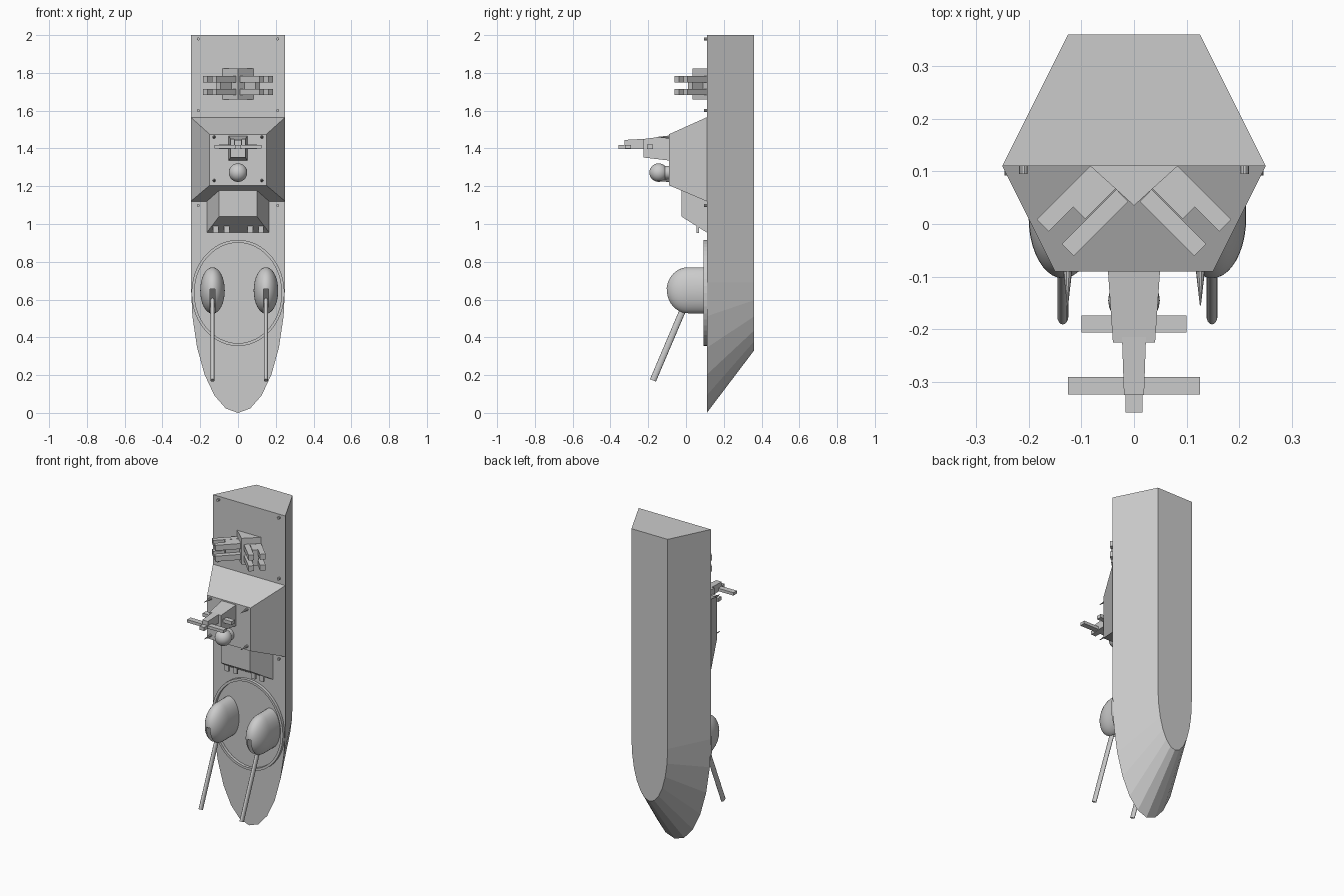
import bpy, bmesh, math
from mathutils import Vector, Matrix

if "Cube" in bpy.data.objects:
    bpy.data.objects.remove(bpy.data.objects["Cube"])


def finish(name, bm, smooth=False):
    bmesh.ops.recalc_face_normals(bm, faces=bm.faces)
    me = bpy.data.meshes.new(name)
    bm.to_mesh(me)
    bm.free()
    ob = bpy.data.objects.new(name, me)
    bpy.context.collection.objects.link(ob)
    if smooth:
        bpy.ops.object.select_all(action='DESELECT')
        ob.select_set(True)
        bpy.context.view_layer.objects.active = ob
        bpy.ops.object.shade_smooth_by_angle(angle=math.radians(40))
    return ob


def loft(name, *rings, smooth=False, close=False):
    """Skin matching rings of points; cap the ends unless the loop closes."""
    bm = bmesh.new()
    vs = [[bm.verts.new(p) for p in r] for r in rings]
    n = len(vs[0])
    pairs = list(zip(vs, vs[1:])) + ([(vs[-1], vs[0])] if close else [])
    for a, b in pairs:
        for i in range(n):
            j = (i + 1) % n
            bm.faces.new((a[i], a[j], b[j], b[i]))
    if not close:
        bm.faces.new(vs[0])
        bm.faces.new(vs[-1])
    return finish(name, bm, smooth)


def rect(y, hx, z0, z1):
    return [(-hx, y, z0), (hx, y, z0), (hx, y, z1), (-hx, y, z1)]


def ellipse(cx, y, cz, rx, rz, n=32):
    return [(cx + rx * math.cos(2 * math.pi * i / n), y,
             cz + rz * math.sin(2 * math.pi * i / n)) for i in range(n)]


def frustum(name, y0, r0, y1, r1):
    """Tapered box between two rectangles (half width, z low, z high)."""
    return loft(name, rect(y0, *r0), rect(y1, *r1))


def box(name, mat, size):
    bm = bmesh.new()
    bmesh.ops.create_cube(bm, size=1, matrix=mat @ Matrix.Diagonal((*size, 1)))
    return finish(name, bm)


# Hull: deck outline lofted to the narrower keel outline
def hull_ring(y, hx, tip, start=0.69):
    bow = [(-hx * math.cos(math.pi * i / 12), y,
            start - (start - tip) * math.sin(math.pi * i / 12)) for i in range(13)]
    return bow + [(hx, y, 2.0), (-hx, y, 2.0)]


loft("hull", hull_ring(0.11, 0.25, 0.0), hull_ring(0.36, 0.125, 0.33))

# Superstructure and the lower bridge block
frustum("superstructure", 0.11, (0.25, 1.12, 1.565), -0.09, (0.15, 1.205, 1.475))
frustum("bridge", 0.11, (0.165, 0.955, 1.18), -0.025, (0.10, 1.04, 1.18))
for x in (-0.118, -0.06, 0.065, 0.122):
    box("bridge_tooth", Matrix.Translation((x, 0.062, 0.98)), (0.028, 0.012, 0.056))

# Turret ring on the foredeck
loft("turret_ring", *[ellipse(0, y, 0.635, rx, rz, 48) for y, rx, rz in
     ((0.112, 0.246, 0.281), (0.092, 0.246, 0.281), (0.092, 0.231, 0.266), (0.112, 0.231, 0.266))],
     close=True)

# Gun domes with a slot, and their sloping barrels
tilt = math.atan(0.425)
axis = Vector((0, -math.sin(tilt), -math.cos(tilt)))
for cx in (-0.135, 0.148):
    rings = [ellipse(cx, 0.112, 0.648, 0.065, 0.123)]
    for k in range(10):
        a = math.pi / 2 * k / 10
        rings.append(ellipse(cx, 0.012 - 0.115 * math.sin(a), 0.648,
                             0.065 * math.cos(a), 0.123 * math.cos(a)))
    rings.append(ellipse(cx, -0.103, 0.648, 0.003, 0.006))
    dome = loft("gun_dome", *rings, smooth=True)

    slot = loft("slot_cutter", *[[(cx + s * 0.0125, y, z) for y, z in
                ((-0.2, 0.655), (-0.06, 0.655), (0.0, 0.6), (0.045, 0.45), (-0.2, 0.45))]
                for s in (-1, 1)])
    slot.hide_render = True
    slot.hide_viewport = True
    mod = dome.modifiers.new("slot", 'BOOLEAN')
    mod.object = slot
    mod.solver = 'EXACT'

    tip = Vector((cx, -0.175, 0.172))
    bm = bmesh.new()
    length = 0.50
    rot = axis.to_track_quat('Z', 'X').to_matrix().to_4x4()
    bmesh.ops.create_cone(bm, cap_ends=True, segments=16, radius1=1, radius2=1, depth=length)
    for v in bm.verts:
        side = Vector((0, math.cos(tilt), -math.sin(tilt)))
        v.co = tip + axis * (v.co.z - length / 2) + side * v.co.y * 0.017 + Vector((v.co.x * 0.0105, 0, 0))
    finish("gun_barrel", bm, True)

# Forward mast with stepped sections and cross arms
frustum("mast_base", -0.08, (0.05, 1.335, 1.468), -0.225, (0.04, 1.352, 1.45))
frustum("mast_middle", -0.15, (0.025, 1.397, 1.455), -0.325, (0.019, 1.397, 1.445))
frustum("mast_tip", -0.29, (0.016, 1.397, 1.419), -0.358, (0.016, 1.397, 1.419))
box("lower_cross_arm", Matrix.Translation((0, -0.19, 1.409)), (0.20, 0.032, 0.022))
box("upper_cross_arm", Matrix.Translation((0, -0.307, 1.409)), (0.25, 0.034, 0.018))

# Radar ball on its pedestal
bm = bmesh.new()
bmesh.ops.create_uvsphere(bm, u_segments=24, v_segments=16, radius=0.049,
                          matrix=Matrix.Translation((0, -0.145, 1.272)))
finish("radar_ball", bm, True)
loft("radar_pedestal", ellipse(0, -0.08, 1.272, 0.036, 0.036),
     ellipse(0, -0.125, 1.272, 0.036, 0.036), smooth=True)

# Spike aerials on the superstructure corners
for x in (-0.126, 0.126):
    for z in (1.23, 1.46):
        loft("aerial", ellipse(x, -0.085, z, 0.009, 0.009, 10), ellipse(x, -0.155, z, 0.001, 0.001, 10))

# Missile launcher: wedge base with angled tubes on both sides
loft("launcher_base", *[[(-0.085, 0.112, z), (0.085, 0.112, z), (0, 0.035, z)] for z in (1.658, 1.822)])
for s in (-1, 1):
    turn = Matrix.Rotation(-s * math.pi / 4, 4, 'Z')
    for x, y in ((0.1215, 0.049), (0.074, 0.0025)):
        for z in (1.699, 1.767):
            box("launcher_tube", Matrix.Translation((s * x, y, z)) @ turn, (0.146, 0.032, 0.034))
    box("launcher_bracket", Matrix.Translation((s * 0.075, 0.052, 1.733)) @ turn, (0.085, 0.035, 0.10))

# Deck studs along both edges
for x in (-0.21, 0.21):
    for z in (1.098, 1.6, 1.98):
        loft("deck_stud", ellipse(x, 0.115, z, 0.008, 0.008, 10), ellipse(x, 0.095, z, 0.008, 0.008, 10))
